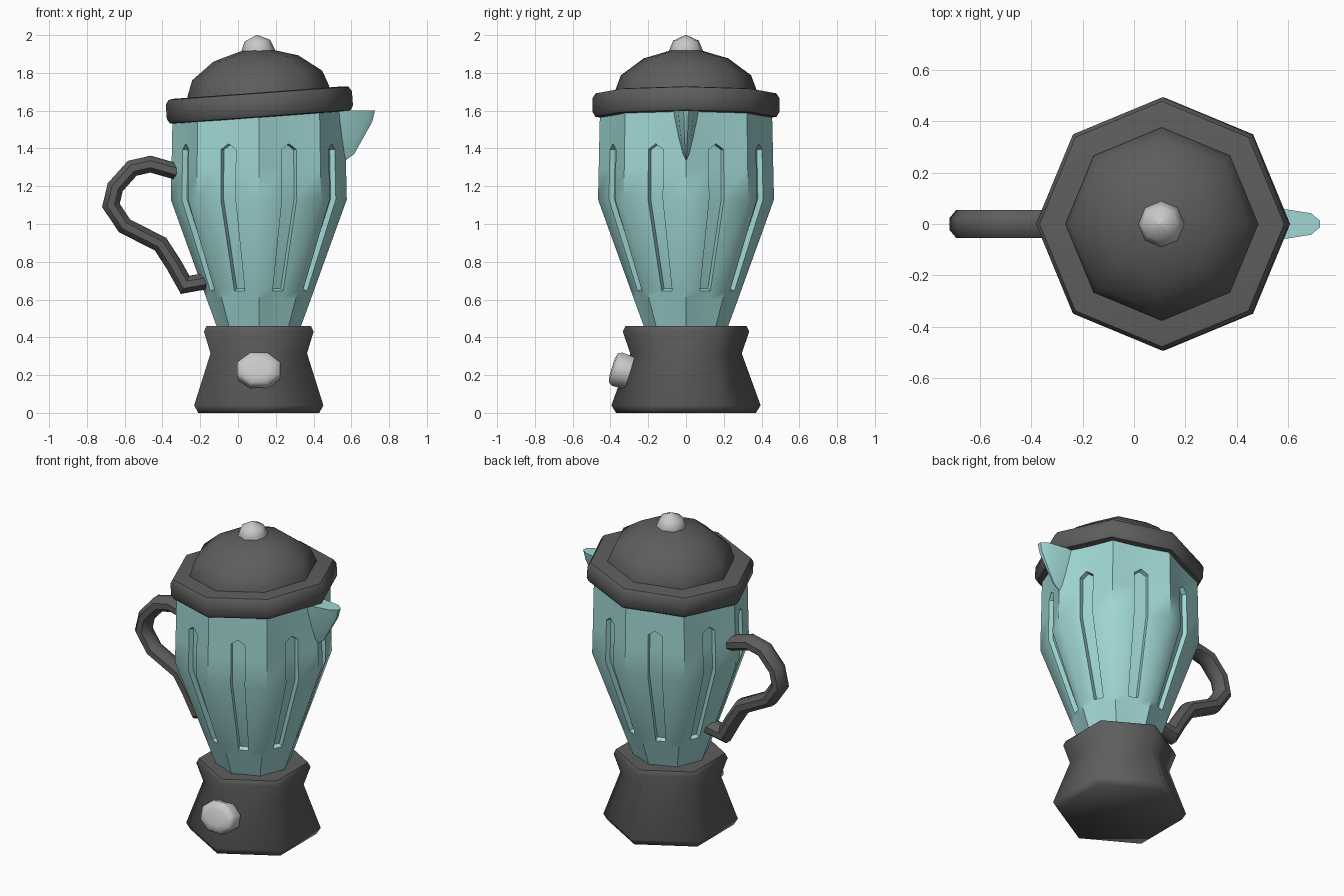
import bpy, bmesh, math
from mathutils import Matrix, Vector

if "Cube" in bpy.data.objects:
    bpy.data.objects.remove(bpy.data.objects["Cube"], do_unlink=True)

CX = 0.11  # axis of the jar and base


def material(name, color):
    mat = bpy.data.materials.new(name)
    mat.use_nodes = True
    mat.diffuse_color = (*color, 1)
    mat.node_tree.nodes["Principled BSDF"].inputs["Base Color"].default_value = (*color, 1)
    return mat


DARK = material("dark grey plastic", (0.11, 0.11, 0.11))
TEAL = material("teal glass", (0.35, 0.68, 0.66))
LIGHT = material("light grey metal", (0.58, 0.58, 0.58))


def finish(bm, name, mat, angle, matrix=Matrix()):
    bmesh.ops.recalc_face_normals(bm, faces=bm.faces)
    mesh = bpy.data.meshes.new(name)
    bm.to_mesh(mesh)
    bm.free()
    mesh.materials.append(mat)
    obj = bpy.data.objects.new(name, mesh)
    bpy.context.collection.objects.link(obj)
    obj.matrix_world = matrix
    bpy.ops.object.select_all(action="DESELECT")
    obj.select_set(True)
    bpy.context.view_layer.objects.active = obj
    bpy.ops.object.shade_smooth_by_angle(angle=math.radians(angle))
    return obj


def skin(bm, rings):
    """Bridge closed rings of vertices and cap both ends."""
    n = len(rings[0])
    faces = [[bm.faces.new((a[i], a[(i + 1) % n], b[(i + 1) % n], b[i])) for i in range(n)]
             for a, b in zip(rings, rings[1:])]
    bm.faces.new(rings[0])
    bm.faces.new(rings[-1])
    return faces


def lathe(name, profile, sides, mat, angle, matrix, phase=0.0):
    bm = bmesh.new()
    rings = []
    for r, z in profile:
        turn = [phase + math.tau * i / sides for i in range(sides)]
        rings.append([bm.verts.new((r * math.cos(t), r * math.sin(t), z)) for t in turn])
    skin(bm, rings)
    return finish(bm, name, mat, angle, matrix)


# Hexagonal base with a waist
lathe("base", [(0.37, 0), (0.395, 0.04), (0.295, 0.315), (0.335, 0.43), (0.32, 0.46)],
      6, DARK, 65, Matrix.Translation((CX, 0, 0)), math.pi / 6)

# Dial on the sloping front of the base
dial = (Matrix.Translation((CX, -0.335, 0.222)) @ Matrix.Rotation(math.radians(73), 4, "X")
        @ Matrix.Diagonal((1.25, 1, 1, 1)))
lathe("control_dial", [(0.095, -0.04), (0.1, 0.03), (0.088, 0.052), (0.05, 0.06)],
      8, LIGHT, 65, dial, math.pi / 8)

# Jar: eight ridges with a recessed flute between each pair
GROOVE = (2, 3, 4)  # bands of the jar that carry the flutes
levels = [(0.22, 0.45, 0.027, 0), (0.275, 0.6, 0.029, 0), (0.291, 0.645, 0.03, 0),
          (0.466, 1.13, 0.042, 0), (0.462, 1.3, 0.042, 0), (0.46, 1.395, 0.042, 0.03),
          (0.458, 1.5, 0.042, 0), (0.455, 1.6, 0.042, 0)]
bm = bmesh.new()
rings = []
for r, z, half, peak in levels:
    ring = []
    for k in range(8):
        ring.append(bm.verts.new(Matrix.Rotation(math.tau * k / 8, 3, "Z") @ Vector((r, 0, z))))
        spin = Matrix.Rotation(math.tau * (k + 0.5) / 8, 3, "Z")
        for side in (-1, 0, 1):
            point = Vector((r * 0.91, side * half, z + (peak if side == 0 else 0)))
            ring.append(bm.verts.new(spin @ point))
    rings.append(ring)
bands = skin(bm, rings)
bmesh.ops.recalc_face_normals(bm, faces=bm.faces)
for k in range(8):
    panel = [bands[b][4 * k + c] for b in GROOVE for c in (1, 2)]
    bmesh.ops.inset_region(bm, faces=panel, thickness=0.004, depth=-0.028, use_even_offset=True)
finish(bm, "jar", TEAL, 48, Matrix.Translation((CX, 0, 0)))

# Pouring spout: horizontal slices that shrink downwards into the jar wall
bm = bmesh.new()
rings = []
for tip, width, z in [(0.56, 0.004, 1.33), (0.615, 0.014, 1.37), (0.66, 0.026, 1.45),
                      (0.71, 0.036, 1.54), (0.725, 0.042, 1.6)]:
    near, mid = 0.5, tip - 0.035
    outline = [(near, -width * 1.7), (mid, -width), (tip, -width * 0.3),
               (tip, width * 0.3), (mid, width), (near, width * 1.7)]
    rings.append([bm.verts.new((x, y, z)) for x, y in outline])
skin(bm, rings)
finish(bm, "spout", TEAL, 48)

# Handle: octagonal tube swept along a bent path
path = [Vector((x, 0, z)) for x, z in [
    (-0.27, 1.265), (-0.322, 1.277), (-0.463, 1.317), (-0.56, 1.295), (-0.65, 1.195),
    (-0.673, 1.098), (-0.6, 0.99), (-0.41, 0.893), (-0.34, 0.785), (-0.28, 0.678),
    (-0.13, 0.705)]]
bm = bmesh.new()
rings = []
for i, p in enumerate(path):
    before = (p - path[max(i - 1, 0)]).normalized()
    after = (path[min(i + 1, len(path) - 1)] - p).normalized()
    along = (before + after).normalized()
    across = Vector((-along.z, 0, along.x))
    size = 0.047 / max(along.dot(after), along.dot(before))
    turns = [math.tau * (j + 0.5) / 8 for j in range(8)]
    rings.append([bm.verts.new(p + across * size * math.cos(t) + Vector((0, 0.06 * math.sin(t), 0)))
                  for t in turns])
skin(bm, rings)
finish(bm, "handle", DARK, 50)

# Lid, tipped slightly towards the handle
tilt = Matrix.Translation((CX + 0.003, 0, 1.632)) @ Matrix.Rotation(math.radians(-4.2), 4, "Y")
lathe("lid_rim", [(0.45, -0.068), (0.48, -0.064), (0.494, -0.04), (0.494, 0.035),
                  (0.478, 0.06), (0.45, 0.064)], 8, DARK, 50, tilt)
lathe("lid_dome", [(0.38, 0.04), (0.375, 0.075), (0.345, 0.155), (0.225, 0.245),
                   (0.08, 0.288), (0.01, 0.29)], 8, DARK, 50, tilt)
lathe("lid_knob", [(0.085, 0.265), (0.09, 0.285), (0.068, 0.338), (0.004, 0.368)],
      8, LIGHT, 65, tilt @ Matrix.Translation((0.014, 0, 0)))
